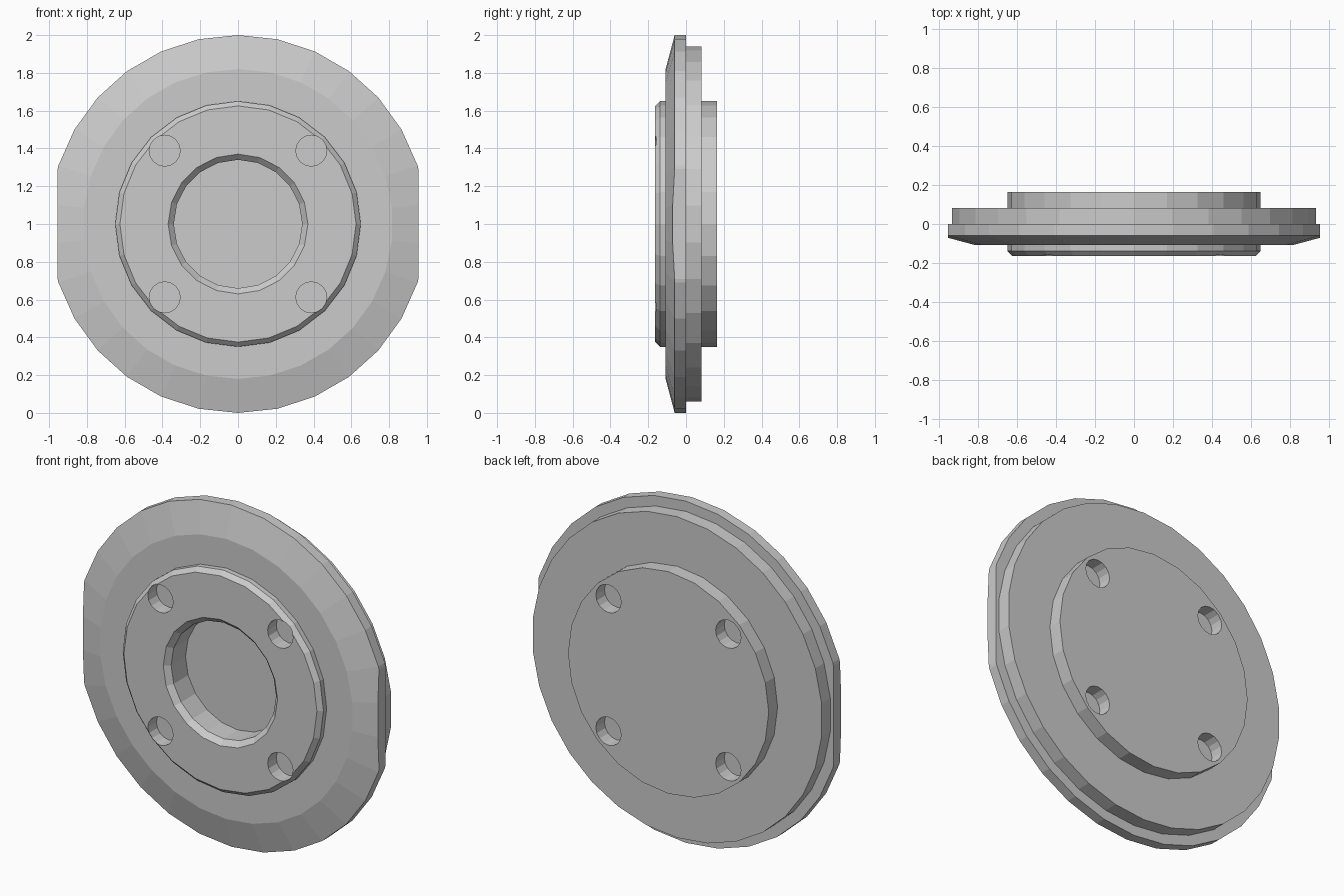
import bpy, bmesh
from math import sin, cos, pi

if "Cube" in bpy.data.objects:
    bpy.data.objects.remove(bpy.data.objects["Cube"])


def lathe(name, profile, sides, cx=0.0, cz=1.0, flat=None):
    """Solid turned around a y-axis; profile is (radius, y) front to back."""
    bm = bmesh.new()
    rings = []
    for r, y in profile:
        rings.append([bm.verts.new((cx + r * sin(2 * pi * i / sides), y,
                                    cz + r * cos(2 * pi * i / sides)))
                      for i in range(sides)])
    for a, b in zip(rings, rings[1:]):
        for i in range(sides):
            j = (i + 1) % sides
            bm.faces.new((a[i], a[j], b[j], b[i]))
    bm.faces.new(rings[0])
    bm.faces.new(rings[-1])
    # trim both sides to flats
    if flat:
        for s in (-1, 1):
            geom = bm.verts[:] + bm.edges[:] + bm.faces[:]
            cut = bmesh.ops.bisect_plane(bm, geom=geom, plane_co=(s * flat, 0, 0),
                                         plane_no=(s, 0, 0), clear_outer=True)
            edges = [e for e in cut['geom_cut'] if isinstance(e, bmesh.types.BMEdge)]
            bmesh.ops.holes_fill(bm, edges=edges)
    bmesh.ops.recalc_face_normals(bm, faces=bm.faces[:])
    mesh = bpy.data.meshes.new(name)
    bm.to_mesh(mesh)
    bm.free()
    ob = bpy.data.objects.new(name, mesh)
    bpy.context.collection.objects.link(ob)
    return ob


def combine(target, other, operation):
    """Boolean another solid into the target, then drop it."""
    mod = target.modifiers.new("bool", 'BOOLEAN')
    mod.operation = operation
    mod.solver = 'EXACT'
    mod.object = other
    bpy.context.view_layer.objects.active = target
    bpy.ops.object.modifier_apply(modifier=mod.name)
    bpy.data.objects.remove(other)


# bevelled flange with two side flats
disc = lathe("flanged_disc", [(0.82, -0.108), (1.0, -0.06), (1.0, 0.0)], 30, flat=0.955)

# raised front boss, stepped back plate and back boss
combine(disc, lathe("front_boss", [(0.625, -0.163), (0.65, -0.138), (0.65, -0.03)], 24), 'UNION')
combine(disc, lathe("back_plate", [(0.94, -0.03), (0.94, 0.081)], 30), 'UNION')
combine(disc, lathe("back_boss", [(0.65, 0.03), (0.65, 0.163)], 24), 'UNION')

# blind centre bore with a chamfered mouth
combine(disc, lathe("bore_cutter", [(0.407, -0.2), (0.34, -0.133), (0.34, 0.0)], 20), 'DIFFERENCE')

# blind bolt holes in front and back
for sx in (-1, 1):
    for sz in (-1, 1):
        for y0, y1 in ((-0.25, -0.083), (0.083, 0.25)):
            combine(disc, lathe("hole_cutter", [(0.082, y0), (0.082, y1)], 16,
                                sx * 0.388, 1 + sz * 0.388), 'DIFFERENCE')
